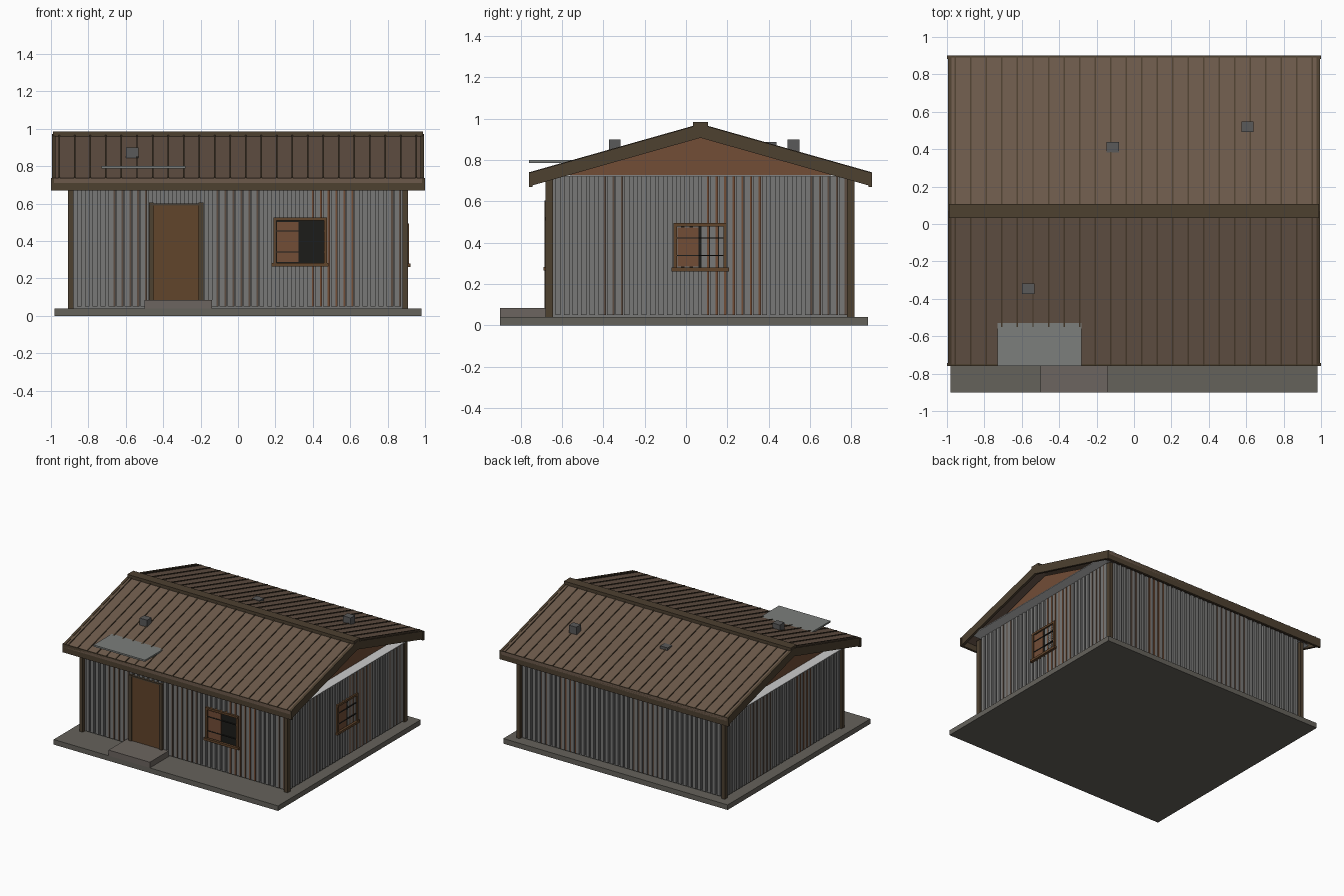
import bpy, bmesh, math, random
from mathutils import Vector

if "Cube" in bpy.data.objects:
    bpy.data.objects.remove(bpy.data.objects["Cube"])

random.seed(4)

def mat(name, r, g, b):
    m = bpy.data.materials.new(name)
    m.diffuse_color = (r, g, b, 1)
    m.use_nodes = True
    m.node_tree.nodes["Principled BSDF"].inputs["Base Color"].default_value = m.diffuse_color
    return m

ROOF = mat("roof_brown", 0.15, 0.10, 0.07)
TRIM = mat("dark_wood", 0.075, 0.052, 0.03)
WOOD = mat("door_wood", 0.12, 0.058, 0.024)
RUST = mat("rust", 0.17, 0.075, 0.037)
STEEL = mat("steel", 0.19, 0.19, 0.185)
DULL = mat("dull_rust", 0.11, 0.075, 0.055)
STONE = mat("concrete", 0.13, 0.122, 0.105)
STEPM = mat("step_stone", 0.15, 0.13, 0.115)
SHEET = mat("sheet_grey", 0.2, 0.21, 0.2)
BLOCK = mat("block_grey", 0.1, 0.1, 0.1)
DARK = mat("dark_glass", 0.012, 0.012, 0.01)

def finish(name, bm, m):
    bmesh.ops.recalc_face_normals(bm, faces=bm.faces)
    me = bpy.data.meshes.new(name)
    bm.to_mesh(me)
    bm.free()
    ob = bpy.data.objects.new(name, me)
    bpy.context.collection.objects.link(ob)
    if m:
        me.materials.append(m)
    return ob

def boxes(name, spans, m):
    """One object from boxes given as ((x0, x1), (y0, y1), (z0, z1))."""
    bm = bmesh.new()
    for span in spans:
        vs = bmesh.ops.create_cube(bm, size=1)["verts"]
        for v in vs:
            v.co = Vector([a + (b - a) * (c + 0.5) for (a, b), c in zip(span, v.co)])
    return finish(name, bm, m)

def extrude_x(name, profile, x_ranges, m):
    """Extrude a (y, z) outline along x, once per range."""
    bm = bmesh.new()
    for x0, x1 in x_ranges:
        f = bm.faces.new([bm.verts.new((x0, y, z)) for y, z in profile])
        new = bmesh.ops.extrude_face_region(bm, geom=[f])["geom"]
        bmesh.ops.translate(bm, vec=(x1 - x0, 0, 0),
                            verts=[g for g in new if isinstance(g, bmesh.types.BMVert)])
    return finish(name, bm, m)

Y0, YR, Y1 = -0.76, 0.07, 0.90        # eaves and ridge
ZE, ZR = 0.735, 0.97

def band(top, bottom):
    """Gable-shaped strip between two offsets from the roof surface."""
    return [(Y0, ZE + top), (YR, ZR + top), (Y1, ZE + top),
            (Y1, ZE + bottom), (YR, ZR + bottom), (Y0, ZE + bottom)]

# Ground slab and door step
boxes("slab", [((-0.98, 0.98), (-0.90, 0.88), (0, 0.04))], STONE)
boxes("step", [((-0.50, -0.14), (-0.90, -0.74), (0.04, 0.085)),
               ((-0.50, -0.14), (-0.74, -0.66), (0.04, 0.085))], STEPM)

# Wall core, corner posts
boxes("wall_core", [((-0.885, 0.885), (-0.65, 0.79), (0.04, 0.725))], STEEL)
boxes("corner_posts", [((x - 0.015, x + 0.015), (y - 0.018, y + 0.018), (0.04, 0.71))
                       for x in (-0.895, 0.895) for y in (-0.662, 0.797)], TRIM)

# Corrugated wall ribs, sorted by colour
ribs = {"steel": [], "rust": [], "dull": []}
Z = (0.05, 0.725)

def kind(t, rust_bands, dull_bands):
    if any(a < t < b for a, b in rust_bands):
        return "rust"
    if any(a < t < b for a, b in dull_bands):
        return "dull"
    return "steel"

def rib_row(a, b, place, rust_bands, dull_bands):
    n = round((b - a) / 0.042)
    step = (b - a) / n
    for i in range(n):
        t = a + (i + 0.5) * step
        ribs["steel"].append(place(t - 0.013, t + 0.013))
        k = kind(t, rust_bands, dull_bands)
        if k != "steel":      # rusty strip down the groove beside the rib
            ribs[k].append(place(t + 0.013, t + 0.013 + 0.011))

rib_row(-0.87, 0.87, lambda a, b: ((a, b), (-0.667, -0.645), Z),
        [(0.34, 0.6)], [(-0.68, -0.5), (-0.14, 0.1), (0.8, 0.87)])
rib_row(-0.87, 0.87, lambda a, b: ((a, b), (0.785, 0.807), Z),
        [(0.38, 0.55)], [(-0.4, -0.1), (0.6, 0.7)])
rib_row(-0.64, 0.775, lambda a, b: ((0.88, 0.902), (a, b), Z),
        [(0.08, 0.34)], [(-0.42, -0.3), (0.55, 0.77)])
rib_row(-0.64, 0.775, lambda a, b: ((-0.902, -0.88), (a, b), Z),
        [(-0.3, -0.1)], [(0.2, 0.5)])
for k, m in (("steel", STEEL), ("rust", RUST), ("dull", DULL)):
    boxes("wall_ribs_" + k, ribs[k], m)

# Ceiling plate reaching out under the gable overhang
boxes("soffit_plate", [((-0.98, 0.98), (-0.655, 0.795), (0.722, 0.728))], None)

# Gable triangles
extrude_x("gables", [(-0.60, 0.728), (YR, 0.925), (0.74, 0.728)],
          [(-0.90, -0.88), (0.88, 0.90)], RUST)

# Roof skin, standing seams, barge boards, fascias, ridge cap
extrude_x("roof", band(0, -0.025), [(-0.985, 0.985)], ROOF)
seams = [-0.955 + i * 0.083 for i in range(24)]
extrude_x("roof_seams", band(0.006, -0.004), [(x - 0.004, x + 0.004) for x in seams], TRIM)
extrude_x("barge_boards", band(0.003, -0.062), [(-0.995, -0.975), (0.975, 0.995)], TRIM)
boxes("fascias", [((-1, 1), (Y0, Y0 + 0.018), (0.67, 0.738)),
                  ((-1, 1), (Y1 - 0.018, Y1), (0.67, 0.738))], TRIM)
boxes("ridge_cap", [((-0.99, 0.99), (0.033, 0.107), (0.957, 0.985))], TRIM)

# Loose sheet and weights on the roof
boxes("loose_sheet", [((-0.73, -0.28), (-0.76, -0.49), (0.787, 0.800))], SHEET)
boxes("roof_weights", [((x - 0.033, x + 0.033), (y - 0.028, y + 0.028), (z - 0.06, z))
                       for x, y, z in ((-0.565, -0.345, 0.90), (-0.113, 0.41, 0.887),
                                       (0.607, 0.52, 0.90))], BLOCK)

# Door with side jambs
boxes("door", [((-0.455, -0.20), (-0.675, -0.64), (0.085, 0.59))], WOOD)
boxes("door_frame", [((-0.477, -0.452), (-0.685, -0.64), (0.085, 0.605)),
                     ((-0.210, -0.185), (-0.685, -0.64), (0.085, 0.605)),
                     ((-0.452, -0.210), (-0.680, -0.64), (0.590, 0.600))], TRIM)

# Windows, defined by (along, outward, up) and mapped onto each wall
def window(name, a, b, z0, z1, place):
    f, mid = 0.016, a + (b - a) * 0.47
    def put(part, rows, m):
        boxes(name + part, [place(*r) for r in rows], m)
    put("_frame", [((a, a + f), (-0.02, 0.014), (z0, z1)),
                   ((b - f, b), (-0.02, 0.014), (z0, z1)),
                   ((a, b), (-0.02, 0.015), (z1 - f, z1)),
                   ((a - 0.01, b + 0.01), (-0.02, 0.022), (z0 - 0.008, z0 + 0.01))], WOOD)
    put("_opening", [((a + f, b - f), (-0.02, 0.003), (z0 + 0.01, z1 - f))], DARK)
    put("_board", [((a + f + 0.003, mid), (-0.02, 0.007), (z0 + 0.015, z1 - f - 0.006))], RUST)
    put("_bars", [((a + f, b - f), (0, 0.011), (z - 0.003, z + 0.003))
                  for z in (z0 + 0.068, z1 - 0.072)], DARK)

window("front_window", 0.19, 0.475, 0.273, 0.525,
       lambda t, d, z: (t, (-0.667 - d[1], -0.667 - d[0]), z))
window("side_window", -0.06, 0.197, 0.27, 0.495,
       lambda t, d, z: ((0.899 + d[0], 0.899 + d[1]), t, z))
